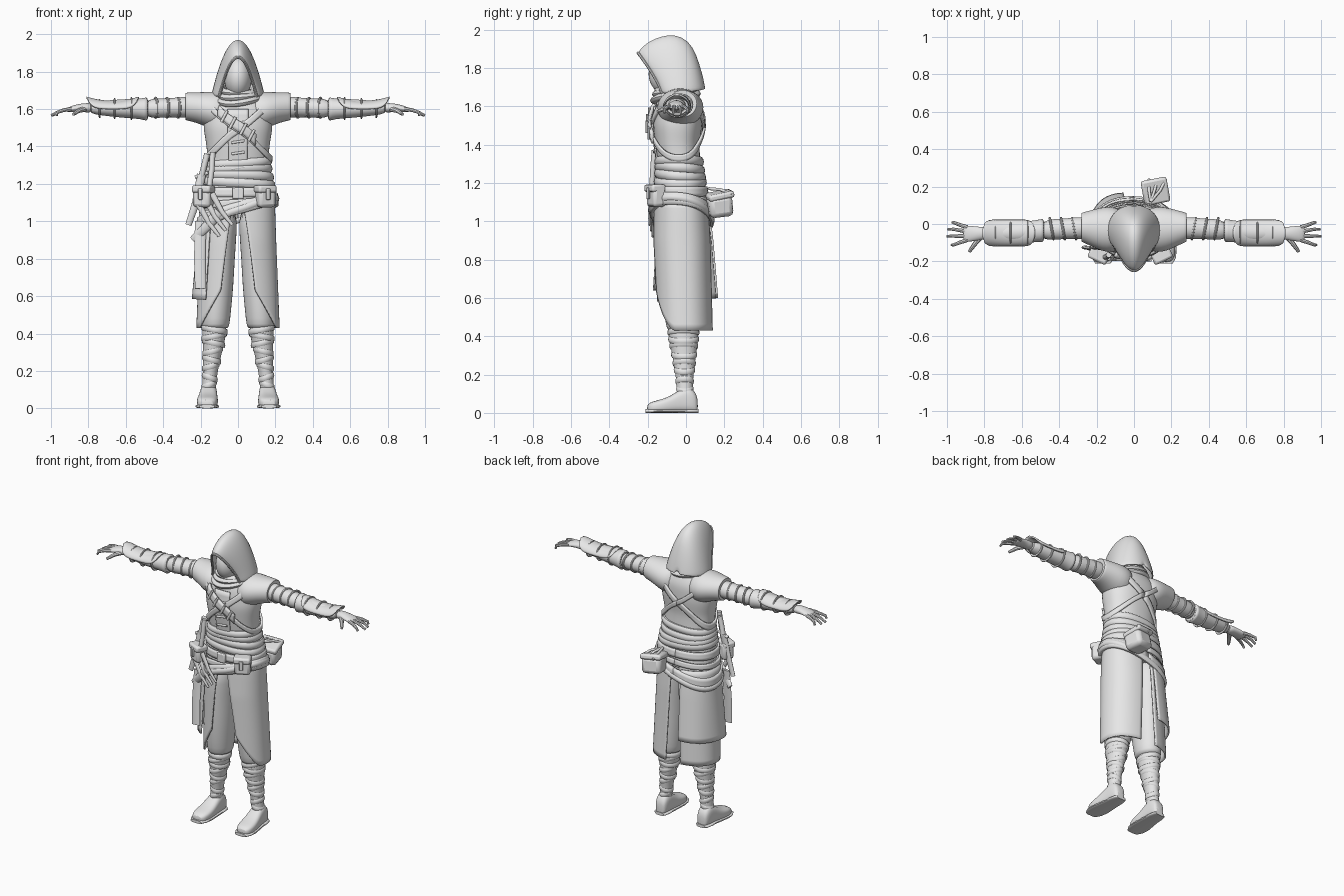
import bpy, bmesh, math
from math import sin, cos, pi
from mathutils import Vector as V, Euler

old = bpy.data.objects.get("Cube")
if old:
    bpy.data.objects.remove(old, do_unlink=True)

grey = bpy.data.materials.new("plain_grey")
grey.use_nodes = True
grey.diffuse_color = (0.8, 0.8, 0.8, 1)
grey.node_tree.nodes["Principled BSDF"].inputs["Base Color"].default_value = (0.8, 0.8, 0.8, 1)
made = []


# ---------- helpers ----------
def finish(name, bm, mirror=False, sub=0, thick=0, bevel=0):
    bmesh.ops.recalc_face_normals(bm, faces=bm.faces)
    me = bpy.data.meshes.new(name)
    bm.to_mesh(me)
    bm.free()
    me.materials.append(grey)
    ob = bpy.data.objects.new(name, me)
    bpy.context.collection.objects.link(ob)
    if thick:
        m = ob.modifiers.new("thickness", 'SOLIDIFY')
        m.thickness, m.offset = thick, 0
    if bevel:
        m = ob.modifiers.new("soft_edges", 'BEVEL')
        m.width, m.segments = bevel, 2
    if sub:
        ob.modifiers.new("smooth", 'SUBSURF').levels = sub
        ob.modifiers["smooth"].render_levels = sub
    if mirror:
        ob.modifiers.new("mirror", 'MIRROR').use_mirror_merge = False
    made.append(ob)
    return ob


def loft(name, rings, closed=True, caps=True, loop=False, **kw):
    bm = bmesh.new()
    rows = [[bm.verts.new(p) for p in r] for r in rings]
    n = len(rows[0])
    for a, b in zip(rows, rows[1:] + (rows[:1] if loop else [])):
        for i in range(n if closed else n - 1):
            j = (i + 1) % n
            bm.faces.new((a[i], a[j], b[j], b[i]))
    if closed and caps and not loop:
        bm.faces.new(rows[0])
        bm.faces.new(rows[-1])
    return finish(name, bm, **kw)


def patch(name, f, nu=24, nv=8, thick=0.012, **kw):
    rings = [[f(u / nu, v / nv) for u in range(nu + 1)] for v in range(nv + 1)]
    return loft(name, rings, closed=False, thick=thick, **kw)


def circle(n=24):
    return [(cos(2 * pi * i / n), sin(2 * pi * i / n)) for i in range(n)]


def along_x(name, sections, **kw):
    return loft(name, [[(x, yc + ry * c, zc + rz * s) for c, s in circle()]
                       for x, yc, ry, zc, rz in sections], **kw)


def along_z(name, sections, **kw):
    return loft(name, [[(xc + rx * c, yc + ry * s, z) for c, s in circle()]
                       for z, xc, rx, yc, ry in sections], **kw)


def tube(name, pts, w, t=None, ref=(0, 1, 0), loop=False, taper=1.0, n=10, **kw):
    pts, ref, rings = [V(p) for p in pts], V(ref), []
    for i, p in enumerate(pts):
        nxt = pts[(i + 1) % len(pts)] if loop else pts[min(i + 1, len(pts) - 1)]
        d = (nxt - pts[i - 1 if loop else max(i - 1, 0)]).normalized()
        side = d.cross(ref).normalized()
        up = side.cross(d)
        k = 1 + (taper - 1) * i / (len(pts) - 1)
        rings.append([p + side * c * w * k + up * s * (t or w) * k for c, s in circle(n)])
    return loft(name, rings, loop=loop, **kw)


def box(name, centre, size, turn=(0, 0, 0), bevel=0.012, **kw):
    bm = bmesh.new()
    bmesh.ops.create_cube(bm, size=1)
    rot = Euler(turn).to_matrix()
    for v in bm.verts:
        v.co = rot @ V(a * b for a, b in zip(v.co, size)) + V(centre)
    return finish(name, bm, bevel=bevel, **kw)


# Body outline: height, half width, front, back
BODY = [(0.4, .215, -.15, .135), (0.9, .195, -.165, .12), (1.05, .19, -.16, .11), (1.2, .18, -.15, .09),
        (1.3, .162, -.145, .075), (1.4, .168, -.16, .07), (1.5, .185, -.172, .085),
        (1.6, .18, -.16, .085), (1.66, .13, -.14, .06), (1.71, .07, -.12, .03)]


def body(th, z, off=0.0):
    """Point on the body at angle th (0 = front, positive towards +x)."""
    z1 = min(max(z, BODY[0][0]), BODY[-1][0])
    for a, b in zip(BODY, BODY[1:]):
        if z1 <= b[0]:
            k = (z1 - a[0]) / (b[0] - a[0])
            hw, f, r = (a[i] + (b[i] - a[i]) * k for i in (1, 2, 3))
            break
    ex = lambda q: math.copysign(abs(q) ** 0.88, q)
    return (ex(sin(th)) * (hw + off), (f + r) / 2 - ex(cos(th)) * ((r - f) / 2 + off), z)


def strap(name, z, width, off, th0=-pi, th1=pi, nu=48, thick=0.012):
    return patch(name, lambda u, v: body(th0 + (th1 - th0) * u, z(th0 + (th1 - th0) * u)
                                         + (v - .5) * width, off), nu, 3, thick)


# ---------- torso and clothing ----------
loft("torso", [[body(2 * pi * i / 40, 1.04 + .67 * k / 20) for i in range(40)] for k in range(21)], sub=1)
patch("vest_front", lambda u, v: body((u - .5) * .5, 1.6 - .4 * v, .006), 8, 12, .008)
for z in (1.52, 1.42, 1.36, 1.28):
    tube("vest_clasp", [(-.035, body(0, z)[1] - .012, z), (.035, body(0, z)[1] - .012, z + .01)], .007, ref=(0, 0, 1))
strap("chest_strap", lambda th: 1.49 + .16 * sin(th), .045, .008)
strap("cross_strap", lambda th: 1.49 - .16 * sin(th), .035, .014)
strap("chest_pad", lambda th: 1.51 - .17 * sin(th), .06, .022, -.5, .45, 12, .018)
for i, th in enumerate((-.3, -.1, .1, .3)):
    p = V(body(th, 1.51 - .17 * sin(th), .033))
    tube("strap_loop", [p + V((-.016, 0, -.03)), p + V((.016, 0, .03))], .008)

# Waist sash folds, belts and the sash slung over the hip
for i, z in enumerate((1.31, 1.275, 1.24, 1.205)):
    tube("sash_fold", [body(2 * pi * k / 48, z + .012 * sin(2 * pi * k / 48 + i), .004) for k in range(48)],
         .015, .024, (0, 0, 1), True)
strap("belt", lambda th: 1.155, .05, .014)
strap("lower_belt", lambda th: 1.1 + .015 * sin(th), .035, .016)
box("belt_buckle", (0, -.178, 1.15), (.06, .02, .06), bevel=.006)
strap("hip_sash", lambda th: 1.05 + .07 * sin(th + .3), .065, .018, thick=.022)
tube("hip_sash_roll", [body(2 * pi * k / 48, 1.035 + .09 * sin(2 * pi * k / 48 + .3), .02) for k in range(48)],
     .016, .02, (0, 0, 1), True)


# Skirt with an open front, rounded front corners and a slit behind
def skirt(u, v):
    th = .1 + .3 * v + (pi - .2 - .12 * v - .3 * v) * u
    hem = .43 + .2 * max(0, (1.25 - th) / .85) ** 1.4
    return body(th, 1.1 + (hem - 1.1) * v, .004)


patch("skirt", skirt, 32, 20, .01, mirror=True)


def hip_cloth(u, v):
    th = -.75 - 2.2 * u
    return body(th, 1.06 - (.48 - .02 * u) * v, .012 + .022 * v + .006 * sin(9 * u) * v)


patch("hip_cloth", hip_cloth, 30, 14, .01)

# Shoulder sleeves
along_x("shoulder_sleeve", [(.04, -.03, .1, 1.59, .1), (.12, -.03, .125, 1.59, .105), (.17, -.028, .118, 1.598, .094),
                            (.22, -.023, .1, 1.608, .082), (.275, -.018, .08, 1.614, .075),
                            (.283, -.018, .077, 1.614, .072), (.278, -.018, .062, 1.61, .06)], mirror=True, sub=1)

# ---------- head ----------
bm = bmesh.new()
bmesh.ops.create_uvsphere(bm, u_segments=28, v_segments=18, radius=1)
for v in bm.verts:
    v.co = V((v.co.x * .074, v.co.y * .105 - .09, v.co.z * .112 + 1.768))
finish("face", bm)
along_z("neck", [(1.6, 0, .07, -.05, .07), (1.74, 0, .06, -.05, .065)])
for i, (r, z) in enumerate(((.11, 1.665), (.1, 1.69), (.088, 1.712))):
    tube("scarf_fold", [(r * sin(a), -.055 - r * cos(a), z - .035 * max(0, cos(a)) + .008 * sin(2 * a + i))
                        for a in (2 * pi * k / 32 for k in range(32))], .022, .018, (0, 0, 1), True)

# Hood arches: apex y, apex z, base y, base z, half width
ARCHES = [(-.25, 1.877, -.125, 1.665, .1), (-.2, 1.93, -.1, 1.665, .125), (-.13, 1.96, -.055, 1.665, .138),
          (-.06, 1.97, -.01, 1.67, .139), (.01, 1.94, .03, 1.675, .124), (.05, 1.865, .065, 1.68, .1),
          (.078, 1.77, .088, 1.685, .06), (.095, 1.7, .098, 1.69, .015)]
rings = []
for ya, za, yb, zb, hw in ARCHES:
    ring = []
    for i in range(-14, 15):
        h = 1 - (i / 14) ** 2
        ring.append((hw * i / 14, yb + (ya - yb) * h ** 1.3, zb + (za - zb) * h))
    rings.append(ring)
loft("hood", rings, closed=False, thick=.012, sub=1)
tube("hood_hem", rings[0], .008, ref=(0, 1, 0), n=8)

# ---------- arms ----------
along_x("upper_arm", [(.2, -.02, .058, 1.61, .056), (.31, -.022, .06, 1.61, .056), (.36, -.025, .054, 1.607, .05),
                      (.42, -.028, .057, 1.605, .053), (.5, -.035, .052, 1.602, .05)], mirror=True, sub=1)
for x in (.32, .38, .44):
    tube("sleeve_fold", [(x + .01 * c, -.025 + .056 * c, 1.607 + .052 * s) for c, s in circle()],
         .007, ref=(1, 0, 0), loop=True, mirror=True, n=8)
along_x("bracer", [(.478, -.034, .068, 1.6, .07), (.5, -.036, .061, 1.6, .059), (.54, -.04, .058, 1.602, .053),
                   (.62, -.046, .057, 1.603, .05), (.72, -.05, .048, 1.605, .04), (.8, -.05, .037, 1.605, .03)],
        mirror=True, sub=1)


def guard(u, v):
    k = 2 * u - 1
    a = (v - .5) * 3 * max(0.02, 1 - k ** 4) ** .5
    return (.53 + .28 * u, -.048 + .068 * sin(a), 1.597 + (.043 + .022 * k * k) * cos(a))


patch("forearm_guard", guard, 24, 12, .009, mirror=True)
for x in (.57, .66, .74):
    tube("bracer_strap", [(x, -.047 + (.062 - .06 * (x - .57)) * c, 1.603 + (.054 - .06 * (x - .57)) * s)
                          for c, s in circle()], .008, .005, (1, 0, 0), True, mirror=True, n=8)
along_x("hand", [(.78, -.05, .034, 1.605, .028), (.82, -.05, .034, 1.608, .024), (.86, -.052, .041, 1.606, .02),
                 (.9, -.052, .044, 1.598, .016), (.915, -.052, .038, 1.594, .01)], mirror=True, sub=1)
for y0, y1, x1 in ((-.018, .008, .97), (-.04, -.028, .995), (-.063, -.065, 1.0), (-.085, -.112, .975)):
    tube("finger", [(.89, y0, 1.6), (.93, (y0 + y1) / 2, 1.595), (.965, y1, 1.583), (x1, y1, 1.565)],
         .0115, ref=(0, 0, 1), taper=.6, n=8, mirror=True)
tube("thumb", [(.82, -.07, 1.6), (.85, -.105, 1.592), (.868, -.13, 1.58), (.88, -.148, 1.572)],
     .015, ref=(0, 0, 1), taper=.55, n=8, mirror=True)

# ---------- legs ----------
along_z("trouser_leg", [(1.08, .085, .085, -.02, .12), (.93, .095, .088, -.02, .12), (.8, .105, .088, -.02, .115),
                        (.65, .11, .086, -.02, .108), (.52, .117, .08, -.015, .1), (.44, .122, .077, -.012, .09),
                        (.425, .122, .066, -.012, .08)], mirror=True, sub=1)
LEG = [(.48, .125, .066, -.014, .08), (.4, .126, .066, -.013, .078), (.3, .136, .05, -.01, .062),
       (.2, .148, .04, -.008, .047), (.13, .154, .036, -.006, .04), (.06, .157, .042, -.006, .045)]
along_z("shin_wrap", LEG, mirror=True, sub=1)
for k, z in enumerate((.42, .385, .35, .305, .26, .225, .165, .125)):
    for a, b in zip(LEG, LEG[1:]):
        if b[0] <= z <= a[0]:
            t = (a[0] - z) / (a[0] - b[0])
            xc, rx, yc, ry = (a[i] + (b[i] - a[i]) * t for i in range(1, 5))
    tube("wrap_band", [(xc + rx * c, yc + ry * s, z + .012 * c * (-1) ** k) for c, s in circle()],
         .005, .015, (0, 0, 1), True, mirror=True, n=8)

# Shoes: y, centre x, half width, height
SHOE = [(.062, .155, .026, .07), (.05, .156, .038, .11), (.015, .157, .045, .14), (-.03, .158, .047, .125),
        (-.08, .161, .053, .088), (-.13, .164, .058, .07), (-.175, .166, .052, .06), (-.205, .166, .034, .045)]


def shoe(name, wide, high, **kw):
    rings = []
    for y, xc, rx, h in SHOE:
        h = high or h
        rings.append([(xc + (rx + wide) * math.copysign(abs(c) ** .7, c), y * (1 + wide * 6), h / 2 * (1 + math.copysign(abs(s) ** .7, s)))
                      for c, s in circle()])
    loft(name, rings, mirror=True, **kw)


shoe("shoe", 0, 0, sub=1)
shoe("sole", .006, .02)

# ---------- gear ----------
for s in (-1, 1):
    x = .145 if s > 0 else -.185
    box("belt_pouch", (x, -.155, 1.13), (.1, .075, .11), (0, 0, s * .45), .018)
    box("pouch_flap", (x, -.162, 1.172), (.108, .08, .04), (0, 0, s * .45))
    box("pouch_tab", (x + s * .016, -.198, 1.145), (.024, .012, .06), (0, 0, s * .45), .004)
box("back_pouch", (.115, .175, 1.08), (.13, .125, .11), (.12, .1, .2), .025)
box("back_pouch_flap", (.115, .175, 1.135), (.14, .135, .035), (.2, .1, .2), .012)
for i in (-1, 0, 1):
    tube("pouch_tie", [(.09, .12, 1.17), (.11 + .03 * i, .18, 1.165), (.125 + .045 * i, .24, 1.14)], .008, ref=(0, 0, 1))

# Daggers and knives on the right hip
tube("dagger_sheath", [(-.195, -.12, 1.25), (-.225, -.13, 1.1), (-.265, -.125, .98)], .024, .014, taper=.7)
tube("dagger_grip", [(-.165, -.125, 1.36), (-.18, -.125, 1.3), (-.195, -.12, 1.24)], .016)
tube("dagger_guard", [(-.23, -.12, 1.235), (-.16, -.12, 1.26)], .01, ref=(0, 1, 0))
tube("short_blade_grip", [(-.135, -.165, 1.37), (-.14, -.172, 1.28), (-.155, -.178, 1.17)], .015)
for i in range(3):
    d = V((-.035 * i, .008 * i, -.03 * i))
    tube("knife_sheath", [V((-.14, -.185, 1.15)) + d, V((-.085, -.192, 1.05)) + d, V((-.03, -.19, .98)) + d],
         .017, .01, taper=.5)
tube("hanging_sash_end", [(-.1, -.18, 1.05), (-.17, -.165, .97), (-.24, -.13, .9)], .03, .012, taper=.7)
tube("hanging_tail", [(-.2, -.14, 1.0), (-.205, -.155, .8), (-.2, -.165, .64)], .03, .008)

bpy.ops.object.select_all(action='DESELECT')
for ob in made:
    ob.select_set(True)
bpy.context.view_layer.objects.active = made[0]
bpy.ops.object.shade_smooth_by_angle(angle=math.radians(40))
